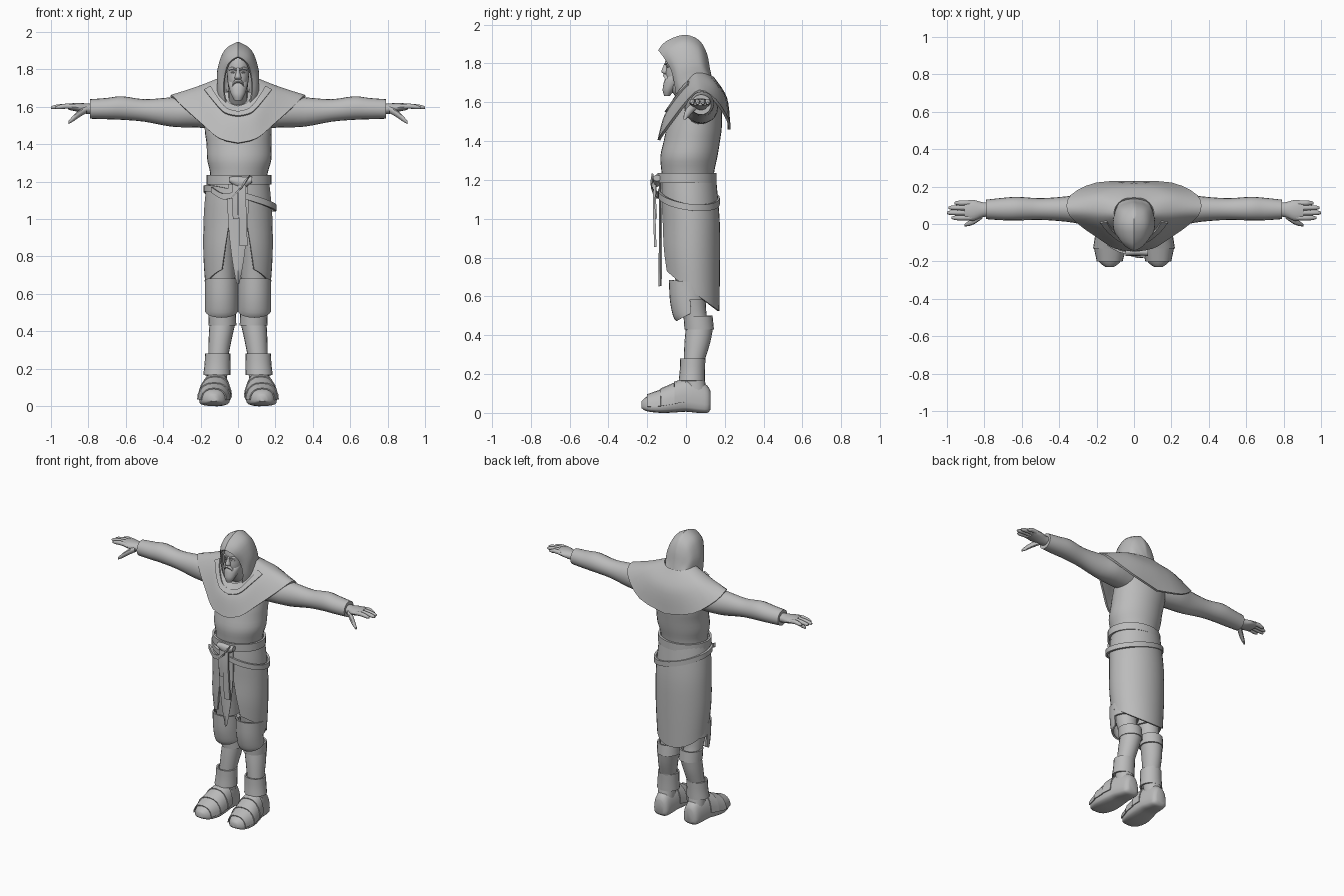
import bpy, bmesh, math
from mathutils import Vector as V

mat = bpy.data.materials.new("plain grey")
mat.diffuse_color = (0.5, 0.5, 0.5, 1)


def spline(p, k, closed=False):
    """Smooth curve through the points, k steps per span."""
    p = [V(q) for q in p]
    n, out = len(p), []
    get = (lambda i: p[i % n]) if closed else (lambda i: p[max(0, min(n - 1, i))])
    for i in range(n if closed else n - 1):
        a, b, c, d = (get(i + j) for j in (-1, 0, 1, 2))
        for s in range(k):
            t = s / k
            out.append(0.5 * (2 * b + (c - a) * t + (2 * a - 5 * b + 4 * c - d) * t * t
                              + (3 * b - a - 3 * c + d) * t ** 3))
    return out if closed else out + [p[-1]]


def surface(name, rows, closed=False, cap=False, mirror=False, thick=0, k=3, kr=1):
    """Skin rows of points, optionally smoothing along (kr) and across (k) them."""
    rows = [spline(r, kr, closed) for r in rows]
    cols = [spline(c, k) for c in zip(*rows)]
    bm = bmesh.new()
    g = [[bm.verts.new(p) for p in c] for c in cols]
    n, m = len(g), len(g[0])
    for i in range(n if closed else n - 1):
        a, b = g[i], g[(i + 1) % n]
        for j in range(m - 1):
            bm.faces.new((a[j], b[j], b[j + 1], a[j + 1]))
    if cap:
        bm.faces.new([c[0] for c in g])
        bm.faces.new([c[-1] for c in g])
    bmesh.ops.recalc_face_normals(bm, faces=bm.faces)
    me = bpy.data.meshes.new(name)
    bm.to_mesh(me)
    bm.free()
    me.materials.append(mat)
    ob = bpy.data.objects.new(name, me)
    bpy.context.collection.objects.link(ob)
    if mirror:
        ob.modifiers.new("mirror", 'MIRROR').merge_threshold = 0.001
    if thick:
        s = ob.modifiers.new("thickness", 'SOLIDIFY')
        s.thickness, s.offset = thick, 0
    bpy.ops.object.select_all(action='DESELECT')
    ob.select_set(True)
    bpy.context.view_layer.objects.active = ob
    bpy.ops.object.convert(target='MESH')
    bpy.ops.object.shade_smooth_by_angle(angle=math.radians(45))
    return ob


def ring(c, u, v, n=20):
    c, u, v = V(c), V(u), V(v)
    return [c + u * math.cos(2 * math.pi * i / n) + v * math.sin(2 * math.pi * i / n) for i in range(n)]


def column(name, rings, n=20, **kw):
    """Upright loft: z, cx, cy, rx, ry."""
    kw.setdefault("cap", True)
    surface(name, [ring((x, y, z), (a, 0, 0), (0, b, 0), n) for z, x, y, a, b in rings], True, **kw)


def limb(name, rings, n=16, **kw):
    """Sideways loft: x, cy, cz, ry, rz."""
    surface(name, [ring((x, y, z), (0, a, 0), (0, 0, b), n) for x, y, z, a, b in rings],
            True, cap=True, mirror=True, **kw)


def strap(name, path, w, thick=0.012, side=(1, 0, 0)):
    s = V(side) * w / 2
    surface(name, [[V(p) - s, V(p) + s] for p in path], thick=thick)


# torso and pelvis
column("torso", [(.9, 0, .01, .1, .08), (1.0, 0, .015, .15, .115), (1.18, 0, .01, .15, .13),
                 (1.25, .005, .01, .155, .137), (1.32, .007, .015, .172, .147), (1.4, .005, .03, .173, .145),
                 (1.48, 0, .045, .178, .14), (1.58, 0, .065, .17, .115), (1.68, 0, .065, .1, .07)], 32)

# sleeves, palms, fingers and thumbs
limb("sleeve", [(.1, .07, 1.575, .08, .09), (.25, .08, 1.572, .085, .083), (.36, .08, 1.572, .068, .078),
                (.5, .08, 1.58, .058, .06), (.62, .082, 1.593, .063, .063), (.7, .08, 1.59, .06, .057),
                (.79, .078, 1.588, .052, .052)], 20)
limb("palm", [(.76, .078, 1.588, .036, .03), (.81, .076, 1.59, .04, .028),
              (.86, .073, 1.597, .056, .023), (.905, .073, 1.6, .05, .017)])
for i, (y, tip) in enumerate([(.033, .975), (.06, 1.0), (.087, .992), (.112, .96)]):
    limb("finger_%d" % (i + 1), [(.87, y, 1.6, .013, .014), (.92, y, 1.603, .014, .014),
                                 (tip - .02, y, 1.598, .012, .012), (tip, y, 1.595, .006, .006)], 10)
limb("thumb", [(.81, .05, 1.585, .02, .02), (.85, .022, 1.562, .02, .02), (.88, .005, 1.538, .015, .017),
               (.905, -.006, 1.517, .007, .009)], 10)

# shoulder mantle: collar, slope and hem, front to back
collar = [(0, -.05, 1.60), (.05, -.04, 1.62), (.085, -.01, 1.68), (.1, .03, 1.73),
          (.105, .06, 1.745), (.09, .10, 1.74), (.05, .13, 1.73), (0, .135, 1.73)]
slope = [(0, -.105, 1.53), (.08, -.09, 1.55), (.15, -.035, 1.62), (.2, .02, 1.675),
         (.22, .07, 1.70), (.2, .14, 1.69), (.13, .19, 1.64), (0, .205, 1.62)]
hem = [(0, -.14, 1.405), (.10, -.125, 1.43), (.19, -.07, 1.505), (.29, 0, 1.595),
       (.355, .07, 1.657), (.335, .15, 1.61), (.2, .215, 1.51), (0, .222, 1.46)]
surface("mantle", [collar, slope, hem], mirror=True, thick=.014, k=5, kr=3)
surface("collar_fold", [[V(p) * .55 + V(q) * .45 + V((0, -.012, .004)) for p, q in zip(collar[:4], slope)],
                        [V(p) * .2 + V(q) * .8 + V((0, -.012, .004)) for p, q in zip(collar[:4], slope)]],
        mirror=True, thick=.012, kr=4)

# hood: arches from the brim to the nape
surface("hood", [
    [(0, -.14, 1.865), (.045, -.115, 1.835), (.068, -.075, 1.77), (.075, -.055, 1.69), (.06, -.045, 1.61)],
    [(0, -.10, 1.91), (.06, -.085, 1.87), (.095, -.05, 1.78), (.1, -.035, 1.70), (.095, -.02, 1.64)],
    [(0, -.01, 1.943), (.068, -.01, 1.90), (.105, 0, 1.80), (.108, .02, 1.71), (.12, .03, 1.66)],
    [(0, .065, 1.915), (.06, .06, 1.88), (.095, .06, 1.80), (.1, .06, 1.72), (.12, .08, 1.68)],
    [(0, .103, 1.85), (.05, .093, 1.83), (.08, .09, 1.78), (.085, .1, 1.72), (.09, .12, 1.68)],
    [(0, .117, 1.78), (.03, .114, 1.77), (.05, .113, 1.75), (.07, .12, 1.72), (.06, .14, 1.68)],
    [(0, .13, 1.72), (.02, .13, 1.72), (.04, .13, 1.71), (.05, .13, 1.69), (.05, .14, 1.67)]],
    mirror=True, thick=.01, kr=4)

# head, nose, brows, eyes, moustache and beard
column("head", [(1.6, 0, .02, .05, .05), (1.68, 0, -.03, .05, .06), (1.74, 0, -.04, .056, .065),
                (1.78, 0, -.04, .06, .062), (1.81, 0, -.035, .062, .07), (1.86, 0, -.03, .055, .065),
                (1.89, 0, -.02, .03, .04)])
column("nose", [(1.745, 0, -.1, .014, .012), (1.757, 0, -.108, .018, .02), (1.78, 0, -.105, .011, .015),
                (1.81, 0, -.095, .008, .012)], 10)
column("beard", [(1.632, 0, -.098, .018, .014), (1.66, 0, -.09, .034, .03), (1.69, 0, -.075, .045, .042),
                 (1.72, 0, -.058, .053, .05), (1.75, 0, -.035, .058, .05)])
limb("moustache", [(0, -.108, 1.738, .011, .009), (.02, -.102, 1.73, .011, .01),
                   (.036, -.09, 1.7, .008, .008)], 8)
limb("brow", [(.008, -.103, 1.797, .008, .006), (.03, -.096, 1.805, .01, .008),
              (.052, -.075, 1.798, .008, .006)], 8)
limb("eye", [(.014, -.093, 1.783, .006, .003), (.026, -.092, 1.784, .009, .006),
             (.038, -.084, 1.783, .006, .003)], 8)

# open-fronted skirt, longest at the middle of the back
rows = []
for z, cy, rx, ry, a0, drop in [(1.21, .015, .16, .135, 8, 0), (1.1, .018, .173, .142, 11, 0),
                                (.98, .025, .18, .145, 15, .02), (.85, .025, .18, .145, 22, .1),
                                (.75, .027, .168, .14, 30, .225)]:
    row = []
    for i in range(17):
        a = math.radians(a0 + (180 - a0) * i / 16)
        row.append((rx * math.sin(a), cy - ry * math.cos(a), z - drop * ((1 - math.cos(a)) / 2) ** .9))
    rows.append(row)
surface("skirt", rows, mirror=True, thick=.01)

# pointed front tabard
surface("tabard", [[(-w, -.128 + .3 * w * w, z), (0, y, z - .003), (w, -.128 + .3 * w * w, z)]
                   for z, w, y in [(1.2, .05, -.135), (1.05, .055, -.135), (.9, .045, -.135),
                                   (.75, .025, -.138), (.655, .004, -.138)]], thick=.008)

# belt and tilted sash
column("belt", [(z, .005, .005, .167, .146) for z in (1.185, 1.235)], 32, cap=False, thick=.014)
sash = [[], []]
for i in range(32):
    a = 2 * math.pi * i / 32
    for r, dz in ((0, -.017), (1, .017)):
        sash[r].append((.01 + .188 * math.cos(a), .015 + .152 * math.sin(a),
                        1.11 - .05 * math.cos(a) - .02 * math.sin(a) + dz))
surface("sash", sash, closed=True, thick=.014)

# belt knot and hanging ends
surface("knot", [ring((x, -.15, z), (0, .02, 0), (0, 0, r), 12) for x, z, r in
                 [(-.045, 1.21, .014), (-.01, 1.2, .028), (.03, 1.195, .03), (.075, 1.21, .016)]],
        True, cap=True)
strap("long_belt_end", [(.02, -.158, 1.2), (.022, -.165, 1.1), (.026, -.162, .98), (.03, -.158, .855)], .042)
strap("short_belt_end", [(-.012, -.155, 1.2), (-.018, -.16, 1.1), (-.012, -.155, 1.0)], .03)
strap("loop_over_knot", [(.05, -.172, 1.22), (.02, -.178, 1.17), (-.02, -.165, 1.13)], .035, .01, (.7, 0, .7))
strap("loose_sash_end", [(-.02, -.155, 1.13), (-.08, -.145, 1.12), (-.14, -.11, 1.155)], .03, .012, (0, 0, 1))

# legs
column("leg", [(1.1, .08, .01, .08, .1), (.9, .092, .012, .08, .1), (.72, .092, .025, .078, .085),
               (.6, .09, .03, .07, .072), (.5, .088, .045, .06, .062), (.42, .085, .065, .06, .062),
               (.34, .095, .055, .052, .056), (.2, .108, .04, .045, .045)], mirror=True)
column("shin_guard", [(.5, .085, .062, .069, .07), (.43, .083, .068, .069, .071)], cap=False, thick=.01, mirror=True)
column("greave", [(.43, .085, .068, .064, .066), (.36, .095, .058, .058, .062), (.27, .105, .042, .05, .05)],
       cap=False, thick=.008, mirror=True)
column("knee_strap", [(.675, .09, .012, .082, .09), (.585, .09, .018, .08, .084)], cap=False, thick=.012, mirror=True)

# curved knee plates
plate = []
for z, dip, cy, ry in [(.675, -.01, .01, .093), (.6, .02, .012, .09), (.54, .04, .018, .08), (.51, .035, .02, .066)]:
    plate.append([(.088 + .084 * math.sin(a), cy - ry * math.cos(a), z - dip * math.cos(a))
                  for a in [math.radians(-95 + 190 * i / 14) for i in range(15)]])
surface("knee_plate", plate, mirror=True, thick=.01)

# boots: ankle cuff, foot and instep plates
column("ankle_cuff", [(.28, .108, .035, .063, .06), (.22, .11, .033, .064, .06), (.165, .113, .03, .068, .063)],
       cap=False, thick=.01, mirror=True)
column("ankle", [(.26, .108, .038, .05, .048), (.18, .112, .04, .055, .055), (.1, .115, .05, .055, .06)], mirror=True)


def foot_row(y, cx, w, top, bottom, grow=0, n=20):
    mid = bottom + (top - bottom) * .3
    out = []
    for i in range(n):
        a = 2 * math.pi * i / n
        c, s = math.cos(a), math.sin(a)
        h = (top - mid + grow) * s if s > 0 else -(mid - bottom) * abs(s) ** .5
        out.append((cx + (w + grow) * math.copysign(abs(c) ** .8, c), y, mid + h))
    return out


foot = [(-.23, .13, .022, .06, .025), (-.2, .13, .058, .085, .008), (-.13, .128, .08, .115, 0),
        (-.06, .122, .08, .15, .002), (0, .117, .072, .175, .006), (.06, .115, .062, .17, 0),
        (.11, .113, .052, .14, 0), (.127, .113, .032, .11, .02)]
surface("foot", [foot_row(*f) for f in foot], True, cap=True, mirror=True)
for i in (1, 2, 3):
    # upper half only, overlapping like scales
    surface("instep_plate_%d" % i, [foot_row(*foot[i], .008)[:11], foot_row(*foot[i + 1], .003)[:11]],
            mirror=True, thick=.006)
